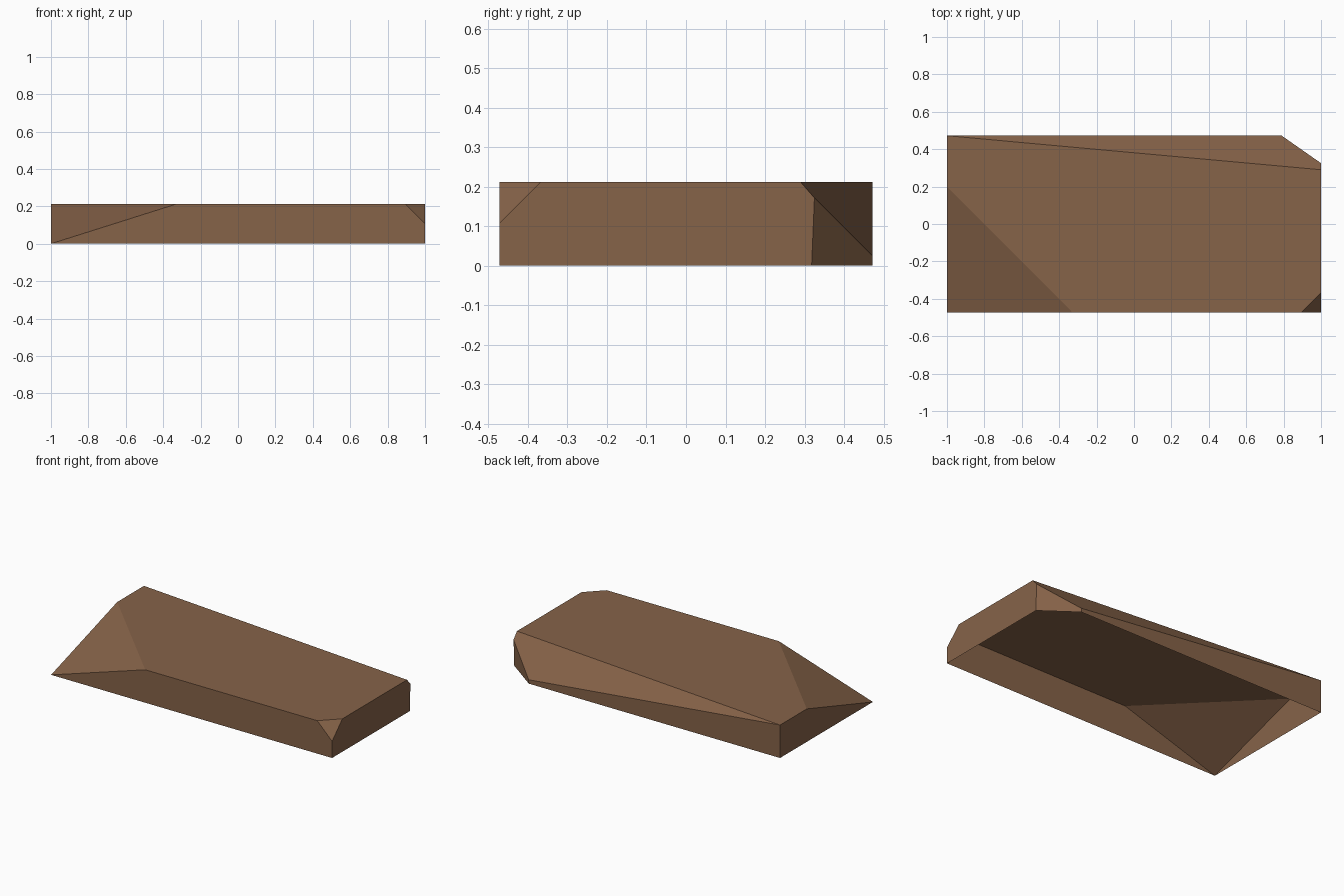
import bpy, bmesh
from mathutils import Vector

cube = bpy.data.objects.get("Cube")
if cube:
    bpy.data.objects.remove(cube, do_unlink=True)

X, Y, H = 1.0, 0.472, 0.212  # half length, half width, height

brown = bpy.data.materials.new("earth brown")
brown.use_nodes = True
color = (0.24, 0.125, 0.066, 1.0)
brown.diffuse_color = color
brown.node_tree.nodes["Principled BSDF"].inputs["Base Color"].default_value = color


def slice_off(bm, a, b, c):
    """Cut along the plane through three points, drop the outer side and cap it."""
    a, b, c = Vector(a), Vector(b), Vector(c)
    normal = (b - a).cross(c - a).normalized()
    if normal.dot(Vector((0, 0, H / 2)) - a) > 0:
        normal = -normal
    cut = bmesh.ops.bisect_plane(
        bm, geom=bm.verts[:] + bm.edges[:] + bm.faces[:], dist=1e-4,
        plane_co=a, plane_no=normal, clear_outer=True)["geom_cut"]
    rim = [e for e in cut if isinstance(e, bmesh.types.BMEdge) and e.is_boundary]
    bmesh.ops.contextual_create(bm, geom=rim)


# Solid block
bm = bmesh.new()
bmesh.ops.create_cube(bm, size=1)
for v in bm.verts:
    v.co = (v.co.x * 2 * X, v.co.y * 2 * Y, (v.co.z + 0.5) * H)

# Long sloping corner, small front chip, upright back corner, tapering back bevel
slice_off(bm, (-X, -Y, 0), (-0.33, -Y, H), (-X, 0.2, H))
slice_off(bm, (X, -Y, 0.107), (0.895, -Y, H), (X, -0.367, H))
slice_off(bm, (X, 0.325, 0.17), (X, 0.318, 0), (0.79, Y, 0.025))
slice_off(bm, (-X, Y, H), (X, 0.29, H), (0.79, Y, 0.025))

# Outward normals, then open the underside
bmesh.ops.recalc_face_normals(bm, faces=bm.faces[:])
underside = [f for f in bm.faces if all(v.co.z < 1e-4 for v in f.verts)]
bmesh.ops.delete(bm, geom=underside, context="FACES_ONLY")

mesh = bpy.data.meshes.new("rock_slab")
bm.to_mesh(mesh)
bm.free()
mesh.materials.append(brown)
slab = bpy.data.objects.new("rock_slab", mesh)
bpy.context.collection.objects.link(slab)
